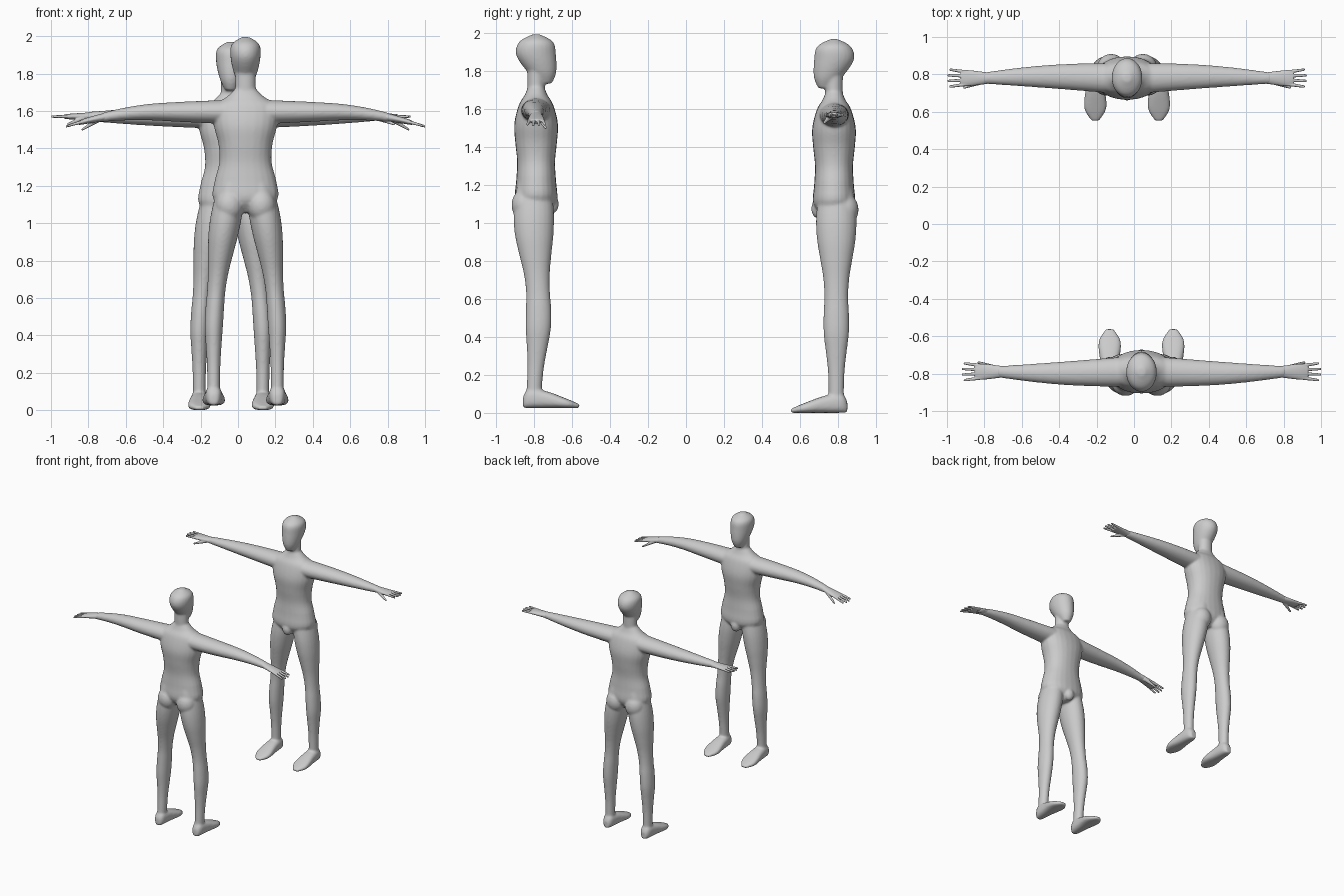
import bpy, bmesh, math
from mathutils import Vector, Matrix

if "Cube" in bpy.data.objects:
    bpy.data.objects.remove(bpy.data.objects["Cube"])

grey = bpy.data.materials.new("light_grey")
grey.use_nodes = True
grey.diffuse_color = (0.6, 0.6, 0.6, 1)
grey.node_tree.nodes["Principled BSDF"].inputs["Base Color"].default_value = grey.diffuse_color

ARM_HEIGHT = 1.57
STANCE = .17

# Profiles: position along the axis, then the two radii of the section
TORSO = [(1.03, .06, .06), (1.1, .17, .11), (1.2, .165, .105), (1.3, .14, .1), (1.4, .145, .11),
         (1.5, .17, .115), (1.6, .17, .09), (1.65, .1, .06), (1.7, .05, .04)]
HEAD = [(1.71, .03, .03), (1.77, .06, .075), (1.86, .08, .105), (1.93, .075, .09), (1.97, .02, .02)]
FOOT = [(.07, .02, .03), (.04, .04, .05), (-.05, .05, .045), (-.16, .06, .025), (-.23, .02, .01)]
PALM = [(.74, .03, .023), (.85, .043, .016), (.89, .038, .012)]


def mix(a, b, t):
    return a + (b - a) * t


def bump(value, centre, width):
    return math.exp(-((value - centre) / width) ** 2)


def spline(rows, steps=4):
    """Smooth the list of cross-sections."""
    out = []
    last = len(rows) - 1
    for i in range(last):
        before, start, end, after = (rows[max(0, min(last, i + k))] for k in (-1, 0, 1, 2))
        for s in range(steps):
            t = s / steps
            out.append([q + t / 2 * (r - p + t * (2*p - 5*q + 4*r - w + t * (3*(q - r) + w - p)))
                        for p, q, r, w in zip(before, start, end, after)])
    return out + [list(rows[last])]


def loft(bm, axis, rows, side=1, power=2, sides=24):
    """Skin rings of (position, two centre offsets, two radii); side -1 mirrors in x."""
    order = {"x": (0, 1, 2), "y": (1, 0, 2), "z": (2, 0, 1)}[axis]
    rings = []
    for position, centre_a, centre_b, radius_a, radius_b in spline(rows):
        ring = []
        for k in range(sides):
            angle = math.tau * k / sides
            u, v = math.cos(angle), math.sin(angle)
            co = Vector()
            co[order[0]] = position
            co[order[1]] = centre_a + radius_a * math.copysign(abs(u) ** (2 / power), u)
            co[order[2]] = centre_b + radius_b * math.copysign(abs(v) ** (2 / power), v)
            co.x *= side
            ring.append(bm.verts.new(co))
        rings.append(ring)
    for low, high in zip(rings, rings[1:]):
        for k in range(sides):
            n = (k + 1) % sides
            bm.faces.new((low[k], low[n], high[n], high[k]))
    bm.faces.new(rings[0][::-1])
    bm.faces.new(rings[-1])


def ellipsoid(bm, centre, radii):
    place = Matrix.Translation(centre) @ Matrix.Diagonal((*radii, 1))
    bmesh.ops.create_uvsphere(bm, u_segments=20, v_segments=12, radius=1, matrix=place)


def arm_section(t):
    """Even taper from shoulder to wrist, fuller at the middle."""
    swell = math.sin(math.pi * t)
    radius = mix(.08, .03, t) + .006 * swell
    return mix(.1, .77, t), .008 * swell, ARM_HEIGHT, radius, radius * .8


def leg_section(t):
    """Slim ankle with a calf bulge and a thigh bulge, leaning in to the hip."""
    z = mix(.03, 1.2, t)
    calf, thigh = bump(z, .45, .17), bump(z, 1, .3)
    lean = .14 * max(0, z - .4) ** 1.5
    return z, STANCE - lean, .012, .034 + .014 * calf + .05 * thigh, .04 + .026 * calf + .067 * thigh


def digit(bm, side, start, end, thick, thin):
    """Tapered finger or thumb with a rounded tip."""
    loft(bm, "x", [(*start, thick, thick), (*end, thin, thin)], side, sides=12)
    ellipsoid(bm, (end[0] * side, *end[1:]), (thin, thin, thin))


def finish(bm, name, root, pose, voxel, smooth):
    """Pose the mesh, then blend its parts into one smooth skin."""
    droop, knee = pose
    for v in bm.verts:
        v.co.z -= droop * max(0, abs(v.co.x) - .45) ** 2
        if v.co.z < 1:
            v.co.y -= knee * math.sin(math.pi * v.co.z) ** 2
    bmesh.ops.recalc_face_normals(bm, faces=bm.faces)
    mesh = bpy.data.meshes.new(name)
    bm.to_mesh(mesh)
    bm.free()
    mesh.materials.append(grey)
    for face in mesh.polygons:
        face.use_smooth = True
    part = bpy.data.objects.new(name, mesh)
    bpy.context.collection.objects.link(part)
    part.matrix_world = root
    skin = part.modifiers.new("skin", "REMESH")
    skin.mode = "VOXEL"
    skin.voxel_size = voxel
    skin.use_smooth_shade = True
    soften = part.modifiers.new("soften", "SMOOTH")
    soften.factor = .5
    soften.iterations = smooth


def build_body(label, root, pose):
    bm = bmesh.new()
    # Torso, neck and head, with the chin set forward
    loft(bm, "z", [(z, 0, 0, wide, deep) for z, wide, deep in TORSO], power=2.2)
    loft(bm, "z", [(z, 0, 0, .055, .047) for z in (1.6, 1.8)])
    loft(bm, "z", [(z, 0, -.35 * max(0, 1.86 - z), wide, deep) for z, wide, deep in HEAD])
    ellipsoid(bm, (0, -.085, 1.075), (.04, .035, .05))
    steps = [i / 12 for i in range(13)]
    for side in (1, -1):
        # Limbs, flat-soled feet and buttocks
        loft(bm, "x", [arm_section(t) for t in steps], side)
        loft(bm, "z", [leg_section(t) for t in steps], side)
        loft(bm, "y", [(y, STANCE, high, wide, high) for y, wide, high in FOOT], side, power=2.6)
        ellipsoid(bm, (side * .085, .06, 1.07), (.075, .07, .085))
    finish(bm, label + "_body", root, pose, .007, 10)


def build_hand(label, word, side, root, pose):
    bm = bmesh.new()
    # Palm, drooping thumb and four spread fingers
    loft(bm, "x", [(x, 0, ARM_HEIGHT, wide, high) for x, wide, high in PALM], side)
    digit(bm, side, (.78, -.018, ARM_HEIGHT - .005), (.87, -.05, ARM_HEIGHT - .04), .017, .007)
    for finger in range(4):
        spread = finger - 1.5
        tip = .96 - .01 * abs(spread)
        digit(bm, side, (.84, .02 * spread, ARM_HEIGHT), (tip, .03 * spread, ARM_HEIGHT), .011, .007)
    finish(bm, f"{label}_{word}_hand", root, pose, .0035, 3)


def build_figure(label, root, pose):
    build_body(label, root, pose)
    for side, word in ((1, "left"), (-1, "right")):
        build_hand(label, word, side, root, pose)


# Two figures facing away from each other's backs: one turned round, with drooping hands
turn = Matrix.Rotation(math.pi, 4, "Z")
build_figure("back_figure", Matrix.Translation((-.037, .78, 0)), (0, 0))
build_figure("front_figure", Matrix.Translation((.04, -.79, .025)) @ turn, (.3, .025))
